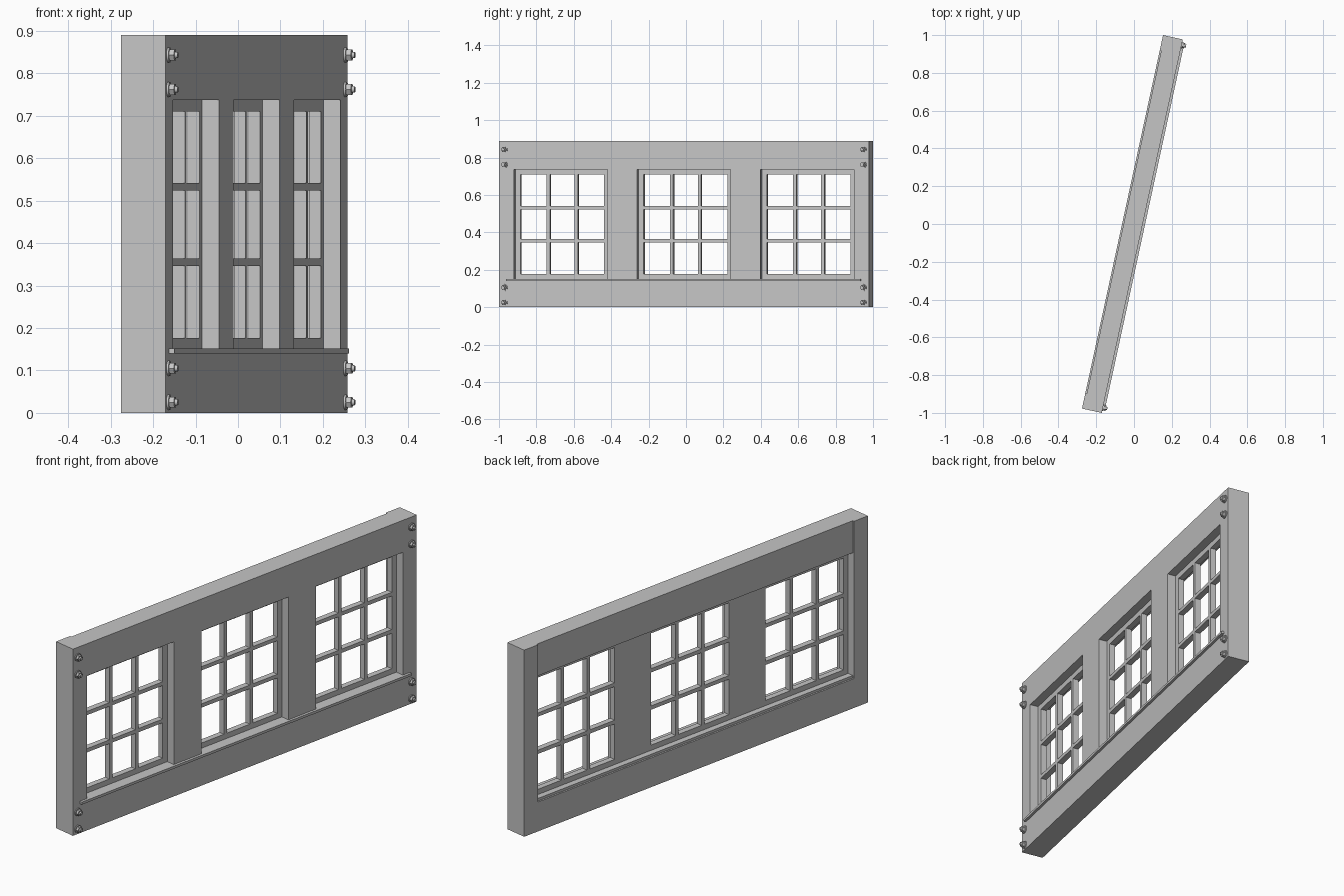
import bpy, bmesh, math
from mathutils import Matrix

cube = bpy.data.objects.get("Cube")
if cube:
    bpy.data.objects.remove(cube, do_unlink=True)

grey = bpy.data.materials.new("plain_grey")
grey.use_nodes = True
colour = (0.56, 0.56, 0.56, 1)
grey.diffuse_color = colour
grey.node_tree.nodes["Principled BSDF"].inputs["Base Color"].default_value = colour

# The wall runs along local y, its outer face looks along local +x
PLACE = Matrix.Translation((-0.0085, 0, 0)) @ Matrix.Rotation(math.radians(-12.25), 4, 'Z')
HALF = 1.0115          # half length
FACE = 0.0535          # half thickness
HEIGHT = 0.89
SILL, HEAD = 0.15, 0.737
OPEN = 0.512           # window opening width
PITCH = 0.674
SASH_BACK, SASH_FRONT = -0.016, 0.0125


def add_box(bm, x0, x1, y0, y1, z0, z1):
    m = Matrix.Translation(((x0 + x1) / 2, (y0 + y1) / 2, (z0 + z1) / 2))
    bmesh.ops.create_cube(bm, size=1, matrix=m @ Matrix.Diagonal((x1 - x0, y1 - y0, z1 - z0, 1)))


def add_disc(bm, r0, r1, x0, x1, y, z, sides):
    m = Matrix.Translation(((x0 + x1) / 2, y, z)) @ Matrix.Rotation(math.pi / 2, 4, 'Y')
    bmesh.ops.create_cone(bm, cap_ends=True, segments=sides, radius1=r0, radius2=r1,
                          depth=x1 - x0, matrix=m)


def finish(bm, name, smooth=False):
    mesh = bpy.data.meshes.new(name)
    bm.to_mesh(mesh)
    bm.free()
    mesh.materials.append(grey)
    ob = bpy.data.objects.new(name, mesh)
    bpy.context.collection.objects.link(ob)
    ob.matrix_world = PLACE
    if smooth:
        bpy.ops.object.select_all(action='DESELECT')
        ob.select_set(True)
        bpy.context.view_layer.objects.active = ob
        bpy.ops.object.shade_smooth_by_angle(angle=math.radians(30))


def beam(name, *size):
    bm = bmesh.new()
    add_box(bm, *size)
    finish(bm, name)


# Heavy timbers
inner = PITCH + OPEN / 2
beam("bottom_beam", -FACE, FACE, -inner, inner, 0, 0.14)
beam("top_beam", -FACE + 0.008, FACE, -inner, inner, HEAD, HEIGHT)
beam("window_sill", -FACE + 0.008, 0.066, -0.97, 0.97, 0.14, SILL + 0.002)
for side, word in ((-1, "front"), (1, "rear")):
    a, b = sorted((side * inner, side * HALF))
    beam(word + "_end_post", -FACE, FACE, a, b, 0, HEIGHT)
    a, b = sorted((side * OPEN / 2, side * (PITCH - OPEN / 2)))
    beam(word + "_middle_post", SASH_BACK, FACE, a, b, SILL, HEAD)

# Open sashes, each with three by three panes
STILE, BAR = 0.027, 0.018
for i, word in enumerate(("front", "middle", "rear")):
    mid = (i - 1) * PITCH
    y0, y1 = mid - OPEN / 2, mid + OPEN / 2
    bm = bmesh.new()
    for a in (y0, y1 - STILE):
        add_box(bm, SASH_BACK, SASH_FRONT, a, a + STILE, SILL, HEAD)
    for a in (SILL, HEAD - STILE):
        add_box(bm, SASH_BACK, SASH_FRONT, y0 + STILE, y1 - STILE, a, a + STILE)
    wide, tall = OPEN - 2 * STILE, HEAD - SILL - 2 * STILE
    for k in (1, 2):
        y = y0 + STILE + wide * k / 3
        z = SILL + STILE + tall * k / 3
        add_box(bm, SASH_BACK, SASH_FRONT, y - BAR / 2, y + BAR / 2, SILL + STILE, HEAD - STILE)
        add_box(bm, SASH_BACK, SASH_FRONT, y0 + STILE, y1 - STILE, z - BAR / 2, z + BAR / 2)
    finish(bm, word + "_sash")

# Bolts with washer, hexagonal nut and stud end
for y, word in ((-0.983, "front"), (0.981, "rear")):
    for n, z in enumerate((0.025, 0.105, 0.762, 0.843)):
        bm = bmesh.new()
        add_disc(bm, 0.018, 0.018, FACE - 0.002, FACE + 0.005, y, z, 20)
        add_disc(bm, 0.0145, 0.0145, FACE + 0.005, FACE + 0.017, y, z, 6)
        add_disc(bm, 0.008, 0.007, FACE + 0.017, FACE + 0.024, y, z, 14)
        finish(bm, f"{word}_bolt_{n + 1}", smooth=True)
